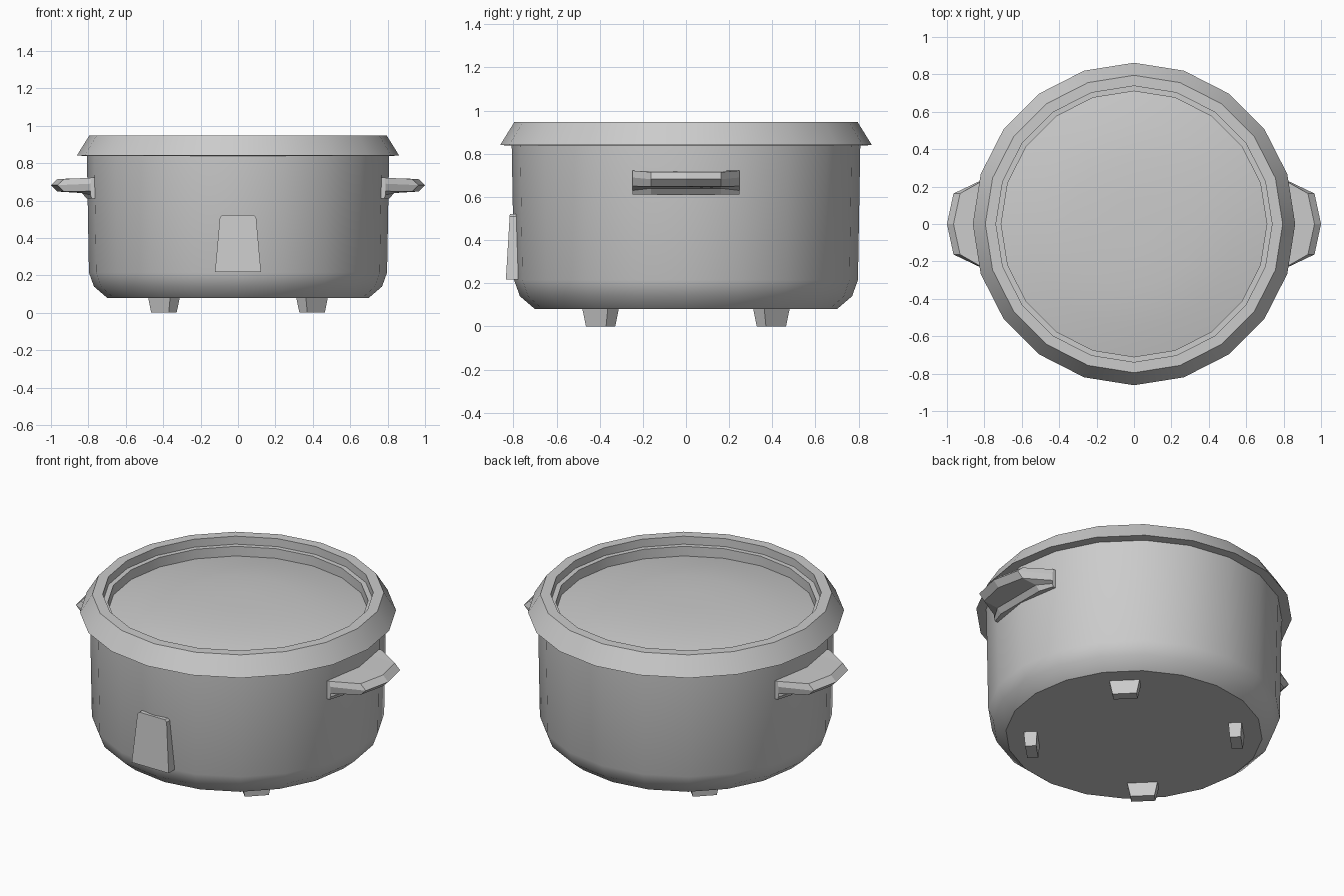
import bpy, bmesh, math
from mathutils import Matrix, Vector

if "Cube" in bpy.data.objects:
    bpy.data.objects.remove(bpy.data.objects["Cube"])

SIDES = 20


def finish(name, bm, smooth=True):
    bmesh.ops.remove_doubles(bm, verts=bm.verts, dist=1e-5)
    bmesh.ops.recalc_face_normals(bm, faces=bm.faces)
    mesh = bpy.data.meshes.new(name)
    bm.to_mesh(mesh)
    bm.free()
    ob = bpy.data.objects.new(name, mesh)
    bpy.context.collection.objects.link(ob)
    if smooth:
        bpy.ops.object.select_all(action='DESELECT')
        ob.select_set(True)
        bpy.context.view_layer.objects.active = ob
        bpy.ops.object.shade_smooth_by_angle(angle=math.radians(32))
    return ob


def loft(name, rings, smooth=False):
    """Skin a list of equal-length closed rings and cap both ends."""
    bm = bmesh.new()
    loops = [[bm.verts.new(p) for p in r] for r in rings]
    n = len(loops[0])
    for a, b in zip(loops, loops[1:]):
        for i in range(n):
            j = (i + 1) % n
            bm.faces.new((a[i], a[j], b[j], b[i]))
    bm.faces.new(loops[0])
    bm.faces.new(loops[-1])
    return finish(name, bm, smooth)


def lathe(name, profile):
    """Stack polygon rings from (radius, z) points."""
    rings = [[(r * math.cos(2 * math.pi * i / SIDES),
               r * math.sin(2 * math.pi * i / SIDES), z) for i in range(SIDES)]
             for r, z in profile]
    return loft(name, rings, True)


# Pot body
lathe("body", [(0.70, 0.08), (0.77, 0.14), (0.797, 0.215), (0.808, 0.84)])

# Lid: sloped rim, stepped inner wall and a shallow domed centre
lathe("lid", [(0.78, 0.838), (0.862, 0.84), (0.795, 0.948), (0.738, 0.948),
              (0.738, 0.90), (0.71, 0.90), (0.71, 0.842), (0.55, 0.873),
              (0.34, 0.895), (0.12, 0.90)])


# Side handles: plate section swept across y, flaring into the wall
def handle_ring(side, y, tip):
    sec = [(0.75, 0.722), (tip - 0.035, 0.715), (tip, 0.682),
           (tip - 0.035, 0.648), (0.835, 0.64), (0.81, 0.612), (0.75, 0.612)]
    return [(side * x, y, z) for x, z in sec]


def root_ring(side, y):
    sec = [(0.75, 0.722), (0.783, 0.722), (0.788, 0.69), (0.788, 0.65),
           (0.788, 0.63), (0.783, 0.612), (0.75, 0.612)]
    return [(side * x, y, z) for x, z in sec]


for label, s in (("right", 1), ("left", -1)):
    loft(label + "_handle", [root_ring(s, -0.247), handle_ring(s, -0.163, 0.965),
                             handle_ring(s, 0, 1.0), handle_ring(s, 0.163, 0.965),
                             root_ring(s, 0.247)])

# Front control panel: tapered plate with clipped upper corners
outline = [(-0.123, 0.217), (0.123, 0.217), (0.097, 0.51), (0.085, 0.522),
           (-0.085, 0.522), (-0.097, 0.51)]
loft("front_panel", [[(x, -0.77, z) for x, z in outline],
                     [(x, -0.835 + 0.06 * (z - 0.217), z) for x, z in outline]])

# Four tapered feet set on the diagonals
for k in range(4):
    turn = Matrix.Rotation(math.radians(45 + 90 * k), 3, 'Z')
    rings = []
    for t, w, z in ((0.030, 0.066, 0.0), (0.037, 0.085, 0.09)):
        rings.append([turn @ Vector((0.56 + a * t, b * w, z))
                      for a, b in ((-1, -1), (1, -1), (1, 1), (-1, 1))])
    loft("foot_%d" % (k + 1), rings)
